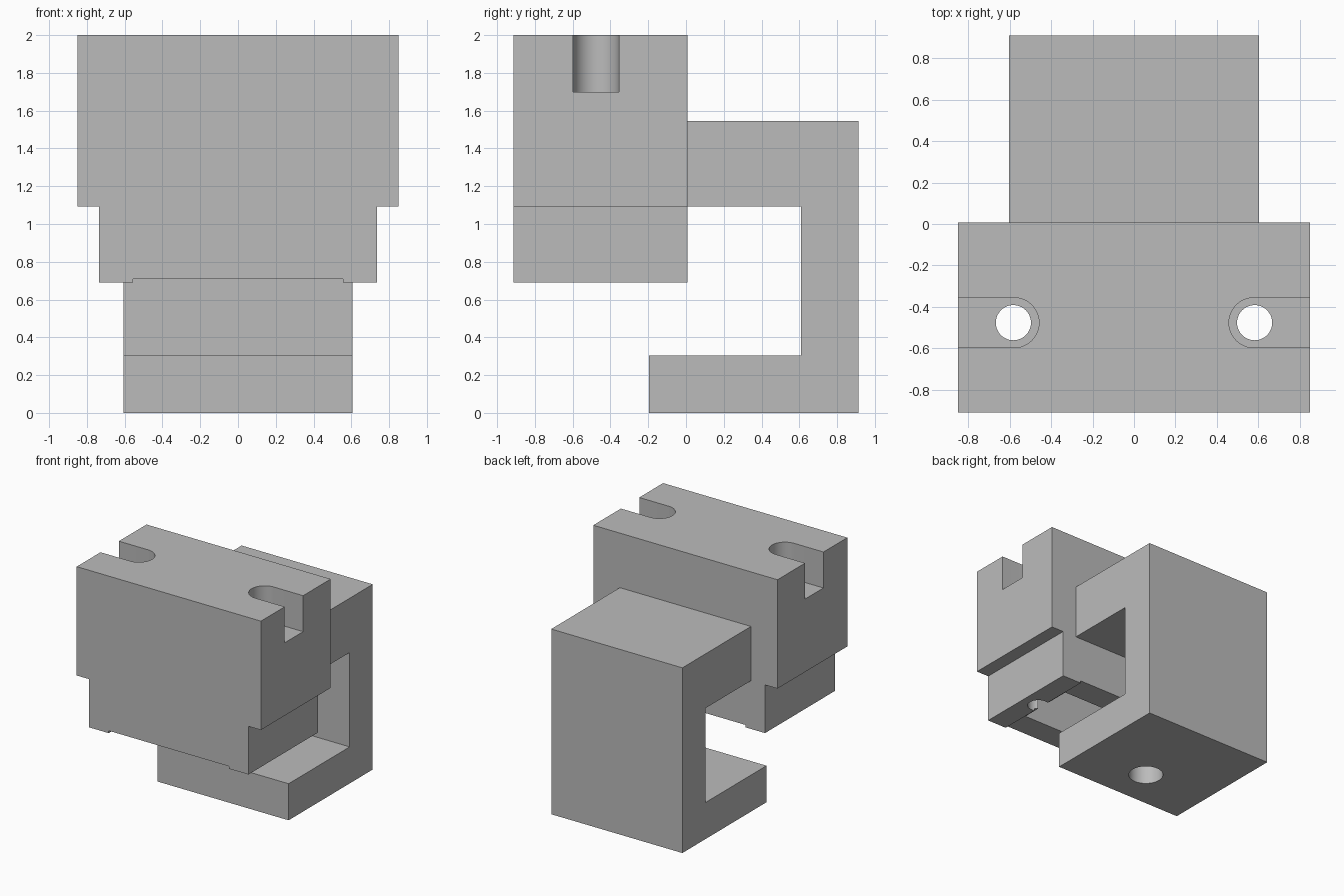
import bpy, bmesh, math
from mathutils import Matrix

if "Cube" in bpy.data.objects:
    bpy.data.objects.remove(bpy.data.objects["Cube"])

grey = bpy.data.materials.new("plain_grey")
grey.diffuse_color = (0.5, 0.5, 0.5, 1)
grey.use_nodes = True
grey.node_tree.nodes["Principled BSDF"].inputs["Base Color"].default_value = grey.diffuse_color

# maps from profile (u, v, depth) to world axes
FRONT = Matrix(((1, 0, 0, 0), (0, 0, 1, 0), (0, 1, 0, 0), (0, 0, 0, 1)))   # u=x v=z depth=y
SIDE = Matrix(((0, 0, 1, 0), (1, 0, 0, 0), (0, 1, 0, 0), (0, 0, 0, 1)))    # u=y v=z depth=x
TOP = Matrix.Identity(4)                                                   # u=x v=y depth=z


def extrude(name, profile, d0, d1, axes):
    """Closed prism from a 2D profile between two depths."""
    bm = bmesh.new()
    face = bm.faces.new([bm.verts.new(axes @ Matrix.Translation((u, v, d0)).translation)
                         for u, v in profile])
    shift = axes.to_3x3() @ Matrix.Translation((0, 0, d1 - d0)).translation
    ext = bmesh.ops.extrude_face_region(bm, geom=[face], use_keep_orig=True)
    moved = [g for g in ext["geom"] if isinstance(g, bmesh.types.BMVert)]
    bmesh.ops.translate(bm, verts=moved, vec=shift)
    bmesh.ops.recalc_face_normals(bm, faces=bm.faces)
    mesh = bpy.data.meshes.new(name)
    bm.to_mesh(mesh)
    bm.free()
    mesh.materials.append(grey)
    ob = bpy.data.objects.new(name, mesh)
    bpy.context.collection.objects.link(ob)
    return ob


def arc(cx, cy, r, a0, a1, n):
    return [(cx + r * math.cos(a0 + (a1 - a0) * i / n),
             cy + r * math.sin(a0 + (a1 - a0) * i / n)) for i in range(n + 1)]


def circle(cx, cy, r, n=48):
    return arc(cx, cy, r, 0, math.tau, n)[:-1]


def rect(u0, u1, v0, v1):
    return [(u0, v0), (u1, v0), (u1, v1), (u0, v1)]


def cut(ob, cutter):
    cutter.hide_render = True
    mod = ob.modifiers.new("cut", 'BOOLEAN')
    mod.operation, mod.solver, mod.object = 'DIFFERENCE', 'EXACT', cutter
    bpy.context.view_layer.objects.active = ob
    bpy.ops.object.modifier_apply(modifier=mod.name)
    bpy.data.objects.remove(cutter)


def smooth(ob):
    bpy.ops.object.select_all(action='DESELECT')
    ob.select_set(True)
    bpy.context.view_layer.objects.active = ob
    bpy.ops.object.shade_smooth_by_angle(angle=math.radians(30))


# stepped block with a shallow groove across its underside
half = [(0.555, 0.71), (0.555, 0.69), (0.735, 0.69), (0.735, 1.092), (0.85, 1.092), (0.85, 2.0)]
block = extrude("clamp_block", half + [(-x, z) for x, z in reversed(half)], -0.912, 0.008, FRONT)

# pocket above the groove
cut(block, extrude("pocket_cutter", rect(-0.53, 0.53, -0.70, -0.21), 0.6, 1.092, TOP))

# open-ended bolt slots and through holes on both sides
for s in (-1, 1):
    slot = [(1.0, -0.598)] + arc(0.58, -0.477, 0.121, 1.5 * math.pi, 0.5 * math.pi, 24) + [(1.0, -0.356)]
    cut(block, extrude("slot_cutter", [(s * x, y) for x, y in slot], 1.7, 2.2, TOP))
    cut(block, extrude("bolt_hole_cutter", circle(s * 0.583, -0.477, 0.085), 0.5, 2.2, TOP))
smooth(block)

# C-shaped hook behind the block
hook = extrude("hook", [(0.008, 1.092), (0.608, 1.092), (0.608, 0.305), (-0.197, 0.305),
                        (-0.197, 0), (0.912, 0), (0.912, 1.545), (0.008, 1.545)],
               -0.605, 0.605, SIDE)

# screw hole through the lower arm
cut(hook, extrude("screw_hole_cutter", circle(0, 0.145, 0.135), -0.1, 0.4, TOP))
smooth(hook)
